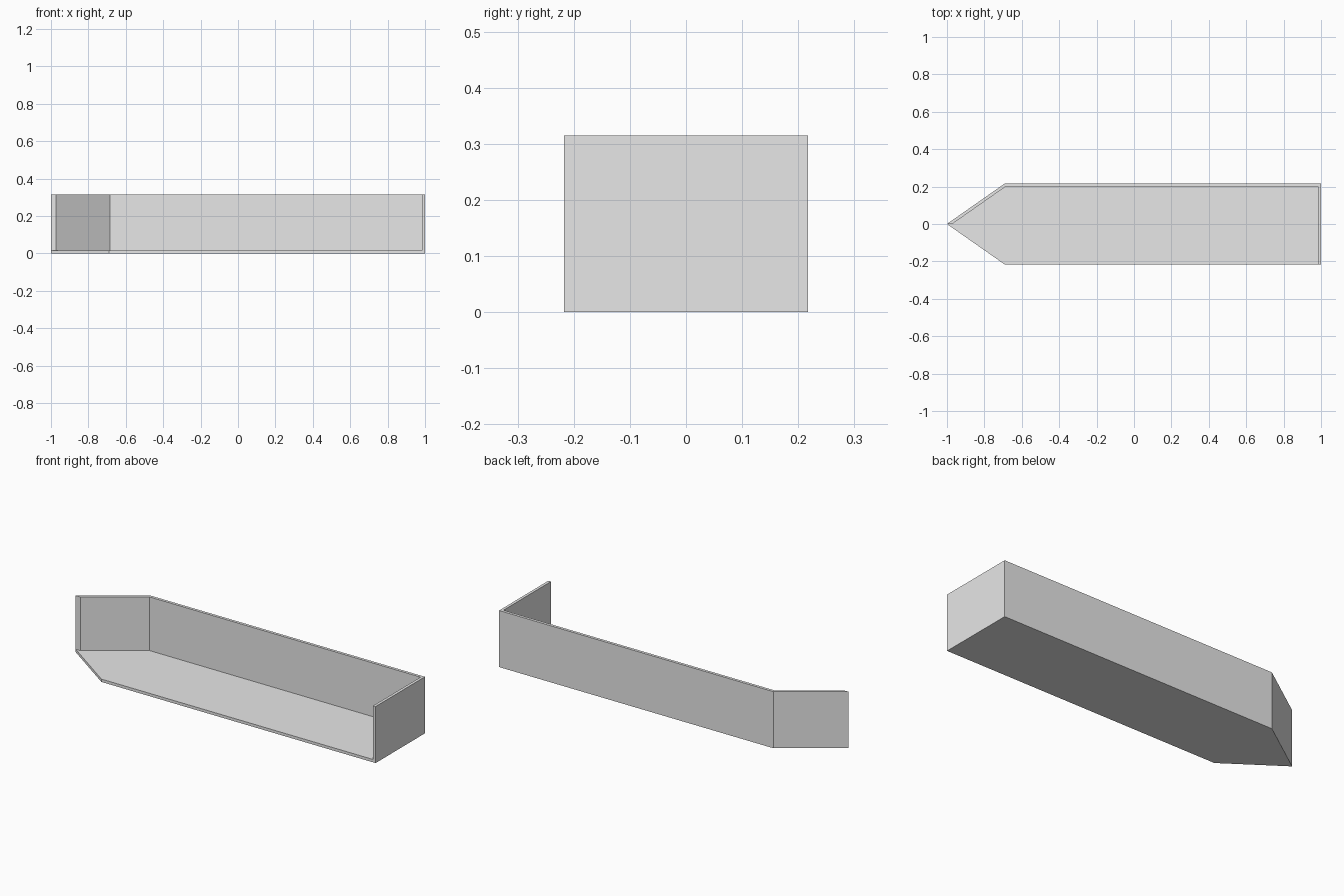
import bpy, bmesh

cube = bpy.data.objects.get("Cube")
if cube:
    bpy.data.objects.remove(cube, do_unlink=True)

HALF_W, HEIGHT, WALL = 0.217, 0.315, 0.016
KINK = -0.69                      # x where the straight wall turns to the point

grey = bpy.data.materials.new("light grey")
grey.use_nodes = True
grey.diffuse_color = (0.8, 0.8, 0.8, 1)
grey.node_tree.nodes["Principled BSDF"].inputs["Base Color"].default_value = (0.8, 0.8, 0.8, 1)


def prism(name, outline, z0, z1):
    """Extrude a plan outline from z0 to z1."""
    bm = bmesh.new()
    base = bm.faces.new([bm.verts.new((x, y, z0)) for x, y in outline])
    top = bmesh.ops.extrude_face_region(bm, geom=[base])["geom"]
    moved = [v for v in top if isinstance(v, bmesh.types.BMVert)]
    bmesh.ops.translate(bm, vec=(0, 0, z1 - z0), verts=moved)
    bmesh.ops.recalc_face_normals(bm, faces=bm.faces)
    mesh = bpy.data.meshes.new(name)
    bm.to_mesh(mesh)
    bm.free()
    mesh.materials.append(grey)
    obj = bpy.data.objects.new(name, mesh)
    bpy.context.collection.objects.link(obj)
    return obj


# Solid pointed block
tray = prism("pointed_tray", [(-1, 0), (KINK, -HALF_W), (1, -HALF_W),
                              (1, HALF_W), (KINK, HALF_W)], 0, HEIGHT)

# Hollow that leaves the floor, back wall, slanted wall and end wall
run = KINK + 1
slant = (run ** 2 + HALF_W ** 2) ** 0.5
tip = -1 + WALL * slant / HALF_W
inner_y = HALF_W - WALL
inner_kink = tip + inner_y * run / HALF_W
hollow = prism("hollow_cutter", [(tip, 0), (inner_kink, inner_y), (1 - WALL, inner_y),
                                 (1 - WALL, -0.5), (-1.2, -0.5), (-1.2, 0)], WALL, 0.5)
hollow.hide_render = True

cut = tray.modifiers.new("hollow", 'BOOLEAN')
cut.operation = 'DIFFERENCE'
cut.solver = 'EXACT'
cut.object = hollow

# Apply the cut and drop the cutter
bpy.context.view_layer.objects.active = tray
bpy.ops.object.modifier_apply(modifier=cut.name)
bpy.data.objects.remove(hollow, do_unlink=True)
